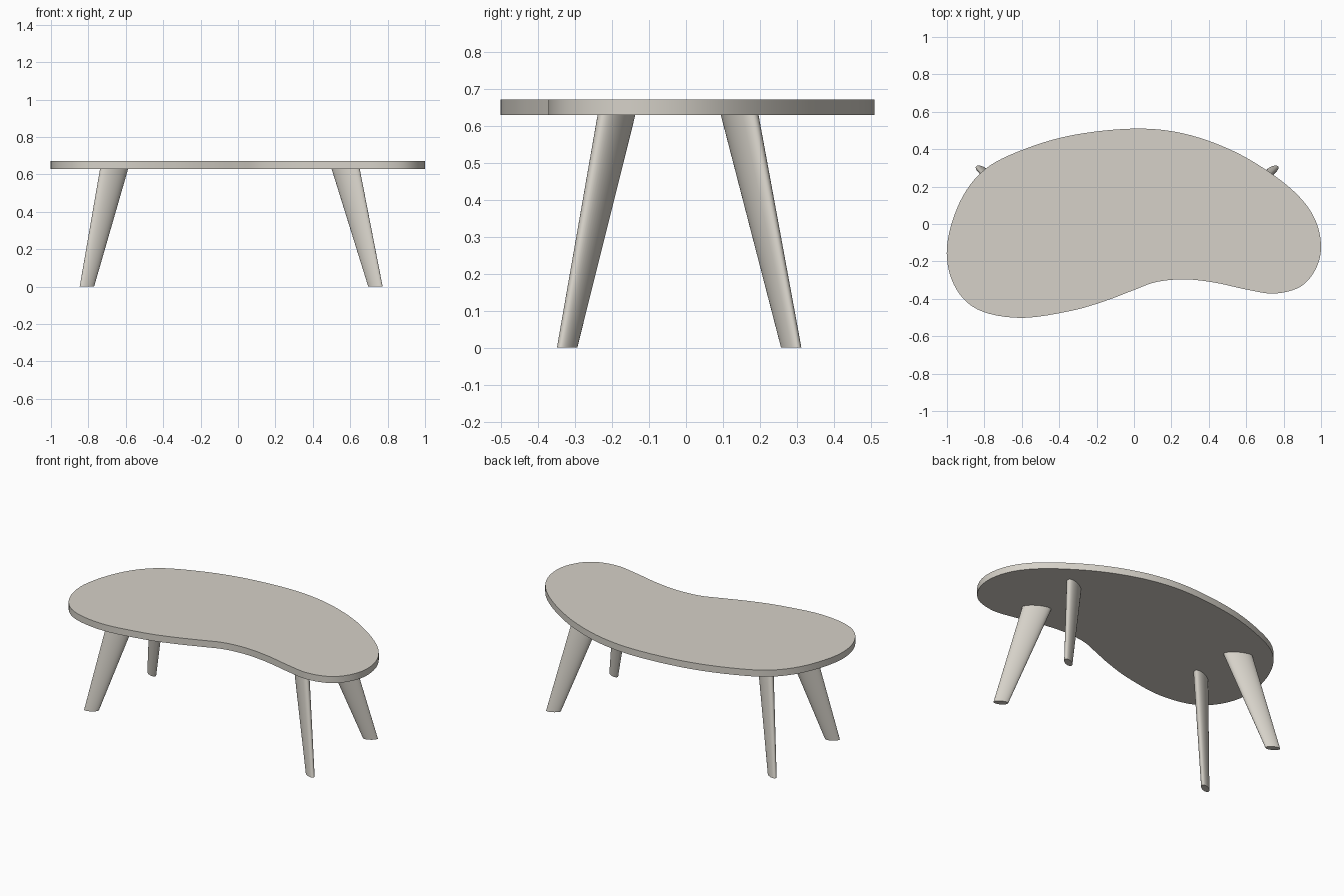
import bpy, bmesh, math
from mathutils import Vector

if "Cube" in bpy.data.objects:
    bpy.data.objects.remove(bpy.data.objects["Cube"])

mat = bpy.data.materials.new("warm grey")
mat.diffuse_color = (0.67, 0.64, 0.58, 1)
mat.use_nodes = True
mat.node_tree.nodes["Principled BSDF"].inputs["Base Color"].default_value = mat.diffuse_color


def finish(bm, name):
    bmesh.ops.recalc_face_normals(bm, faces=bm.faces[:])
    me = bpy.data.meshes.new(name)
    bm.to_mesh(me)
    bm.free()
    me.materials.append(mat)
    ob = bpy.data.objects.new(name, me)
    bpy.context.collection.objects.link(ob)
    bpy.ops.object.select_all(action='DESELECT')
    ob.select_set(True)
    bpy.context.view_layer.objects.active = ob
    bpy.ops.object.shade_smooth_by_angle(angle=math.radians(35))
    return ob


def loft(name, rings):
    """Closed solid through a list of equal-length rings."""
    bm = bmesh.new()
    vs = [[bm.verts.new(p) for p in r] for r in rings]
    n = len(vs[0])
    for lo, hi in zip(vs, vs[1:]):
        for i in range(n):
            j = (i + 1) % n
            bm.faces.new((lo[i], lo[j], hi[j], hi[i]))
    bm.faces.new(vs[0][::-1])
    bm.faces.new(vs[-1])
    return finish(bm, name)


def smooth_loop(pts, steps):
    """Closed Catmull-Rom curve through the points."""
    P = [Vector(p) for p in pts]
    n, out = len(P), []
    for i in range(n):
        a, b, c, d = (P[(i + k) % n] for k in (-1, 0, 1, 2))
        for s in range(steps):
            t = s / steps
            out.append(0.5 * (2 * b + (c - a) * t + (2 * a - 5 * b + 4 * c - d) * t * t
                              + (3 * b - a - 3 * c + d) * t ** 3))
    return out


# Kidney-shaped tabletop
outline = [(0, .51), (-.33, .475), (-.60, .395), (-.80, .29), (-.93, .12), (-1, -.12),
           (-.965, -.32), (-.84, -.455), (-.61, -.502), (-.34, -.465), (-.15, -.41),
           (0, -.353), (.12, -.31), (.27, -.296), (.43, -.313), (.60, -.35), (.75, -.372),
           (.89, -.335), (.972, -.24), (1, -.12), (.97, .02), (.88, .15), (.72, .28),
           (.51, .40), (.26, .485)]
loop = smooth_loop(outline, 6)
loft("tabletop", [[(p.x, p.y, z) for p in loop] for z in (0.63, 0.672)])


# Splayed, tapered legs with an oval section pointing outward
def leg(name, foot, top, ang, n=40):
    rings = []
    for (cx, cy), a, b, z in ((foot, .043, .020, 0), (top, .085, .033, .632)):
        ring = []
        for i in range(n):
            t = 2 * math.pi * i / n
            u, v = a * math.cos(t), b * math.sin(t)
            ring.append((cx + u * math.cos(ang) - v * math.sin(ang),
                         cy + u * math.sin(ang) + v * math.cos(ang), z))
        rings.append(ring)
    loft(name, rings)


for side, fx, tx in (("left", -.808, -.662), ("right", .735, .575)):
    for end, fy, ty in (("front", -.322, -.188), ("back", .285, .145)):
        tilt = math.radians(30) * (1 if fx * fy > 0 else -1)
        leg(f"{end}_{side}_leg", (fx, fy), (tx, ty), tilt)
